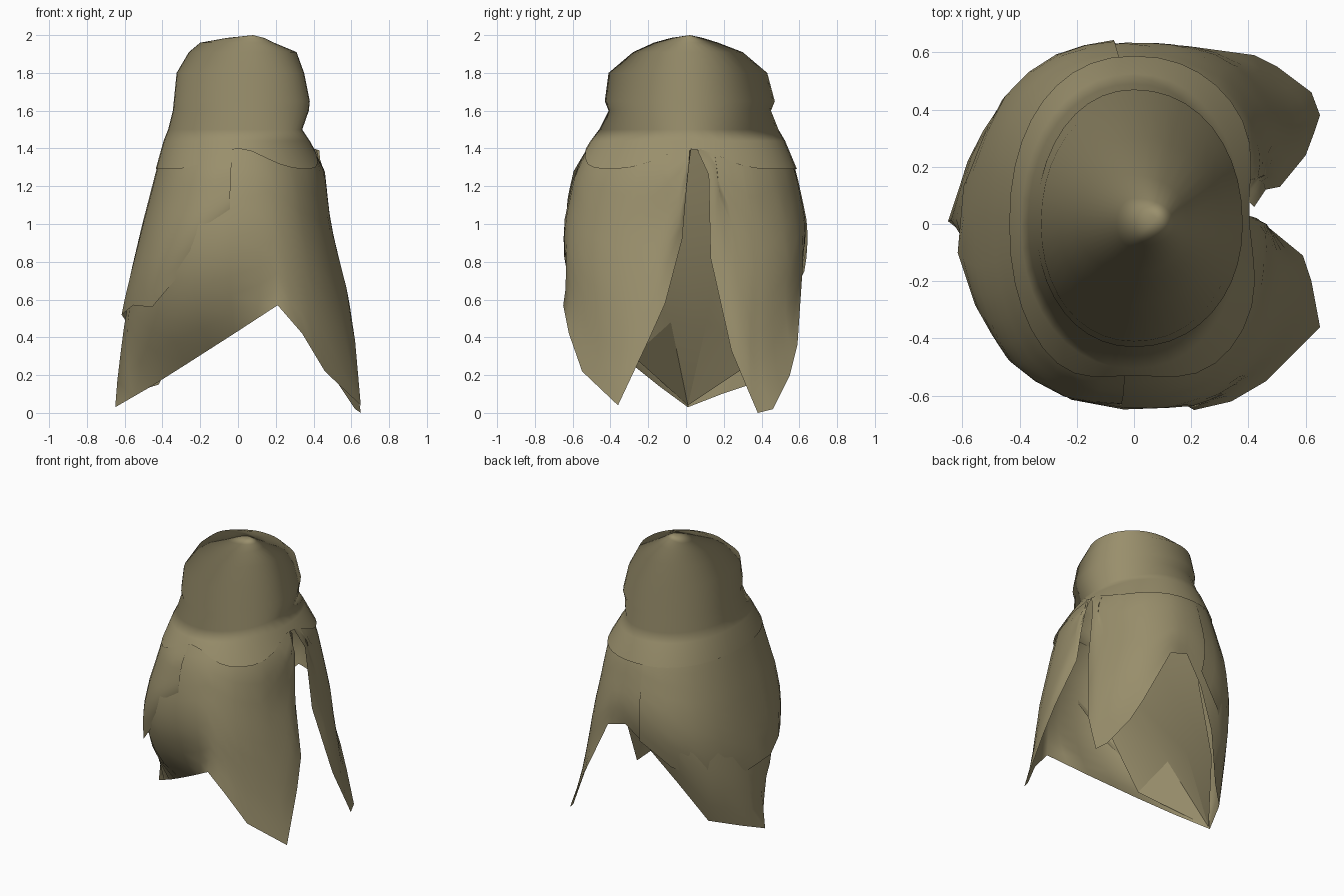
import bpy, bmesh, math
from mathutils import Vector

cube = bpy.data.objects.get("Cube")
if cube:
    bpy.data.objects.remove(cube, do_unlink=True)


def make_material(name, color):
    mat = bpy.data.materials.new(name)
    mat.use_nodes = True
    mat.diffuse_color = color
    bsdf = mat.node_tree.nodes["Principled BSDF"]
    bsdf.inputs["Base Color"].default_value = color
    bsdf.inputs["Roughness"].default_value = 0.9
    return mat


cloth = make_material("olive cloth", (0.32, 0.275, 0.15, 1))
metal = make_material("dark blue metal", (0.03, 0.04, 0.08, 1))

# Cross-sections: height, then reach toward +x, -x, +y, -y
RINGS = [
    (1.985, .14, -.06, .09, -.08), (1.96, .19, -.2, .17, -.17),
    (1.91, .31, -.26, .30, -.28), (1.8, .35, -.325, .43, -.41),
    (1.65, .38, -.34, .47, -.43), (1.6, .375, -.345, .45, -.41),
    (1.5, .34, -.37, .49, -.46), (1.28, .46, -.43, .58, -.59),
    (1.0, .49, -.50, .64, -.65), (.8, .53, -.54, .65, -.66),
    (.5, .59, -.59, .62, -.63), (0, .65, -.64, .58, -.58),
]

# Hem of the body, from one side of the slit round to the other
BODY_HEM = [
    (.43, .02, 1.39), (.48, -.02, .92), (.59, -.11, .58), (.62, -.2, .38),
    (.65, -.36, .04), (.46, -.55, .22), (.34, -.62, .42), (.21, -.65, .57),
    (-.02, -.48, .42), (-.27, -.29, .26), (-.46, -.14, .14), (-.65, .01, .03),
    (-.58, .19, .1), (-.42, .34, .15), (-.27, .48, .44), (-.1, .57, .68),
    (.06, .62, .84), (.2, .62, .8), (.42, .59, .36), (.5, .55, .2),
    (.62, .46, .02), (.65, .38, 0), (.63, .32, .14), (.6, .24, .33),
    (.51, .13, .82), (.46, .12, 1.26), (.42, .06, 1.39),
]

# Hem of the shorter overlapping layer on the far side from the slit
LAYER_HEM = [
    (-.04, -.62, 1.05), (-.25, -.57, .8), (-.45, -.44, .56),
    (-.55, -.28, .57), (-.61, -.1, .52), (-.59, .13, .49),
    (-.46, .39, .46), (-.26, .54, .58), (-.06, .62, .75),
]


def section_point(angle, z):
    """Point on the draped form; the form gets squarer lower down."""
    for hi, lo in zip(RINGS, RINGS[1:]):
        if z >= lo[0]:
            break
    f = min(1, (hi[0] - z) / (hi[0] - lo[0]))
    reach = [a + (b - a) * f for a, b in zip(hi[1:], lo[1:])]
    power = .8 + .15 * max(0, min(1, (z - .8) / .7))
    c, s = math.cos(angle), math.sin(angle)
    x = reach[0 if c > 0 else 1] * abs(c) ** power
    y = reach[2 if s > 0 else 3] * abs(s) ** power
    return Vector((x, y, z))


def smooth(obj, degrees):
    bpy.ops.object.select_all(action='DESELECT')
    obj.select_set(True)
    bpy.context.view_layer.objects.active = obj
    bpy.ops.object.shade_smooth_by_angle(angle=math.radians(degrees))


def grid_object(name, columns, closed=False, apex=None, sharp=60):
    """Skin neighbouring columns of points, with an optional top fan."""
    bm = bmesh.new()
    cols = [[bm.verts.new(p) for p in col] for col in columns]
    top = bm.verts.new(apex) if apex else None
    pairs = list(zip(cols, cols[1:]))
    if closed:
        pairs.append((cols[-1], cols[0]))
    for a, b in pairs:
        if top:
            bm.faces.new((top, a[0], b[0]))
        for i in range(len(a) - 1):
            bm.faces.new((a[i], a[i + 1], b[i + 1], b[i]))
    mesh = bpy.data.meshes.new(name)
    bm.to_mesh(mesh)
    bm.free()
    obj = bpy.data.objects.new(name, mesh)
    bpy.context.collection.objects.link(obj)
    mesh.materials.append(cloth)
    smooth(obj, sharp)
    return obj


def hanging_layer(name, hem_points, scale, rows=10):
    """Drape cloth from the collar down to a shaped hem."""
    columns = []
    hems = []
    for a, b in zip(hem_points, hem_points[1:]):
        hems += [Vector(a), Vector(a).lerp(Vector(b), .5)]
    hems.append(Vector(hem_points[-1]))
    for hem in reversed(hems):
        angle = math.atan2(hem.y, hem.x)
        column = []
        for row in range(rows + 1):
            t = row / rows
            p = section_point(angle, 1.43 + (hem.z - 1.43) * t)
            p.x += (hem.x - p.x) * t ** 5
            p.y += (hem.y - p.y) * t ** 5
            column.append((p.x * scale, p.y * scale, p.z))
        columns.append(column)
    grid_object(name, columns)


# Hood and short cape, closed all round
def cape_hem(angle):
    front_fold = max(0, math.cos(angle + math.pi / 2)) ** 12
    face_side = max(0, math.cos(angle - .05)) ** 16
    return 1.29 + .11 * max(front_fold, face_side)


hood_columns = []
SEGMENTS = 40
for i in range(SEGMENTS):
    angle = math.tau * i / SEGMENTS
    heights = [ring[0] for ring in RINGS[:7]] + [1.72, 1.44, cape_hem(angle)]
    column = []
    for z in sorted(heights, reverse=True):
        p = section_point(angle, z)
        flare = 1.02 if z < 1.48 else 1
        column.append((p.x * flare, p.y * flare, z))
    hood_columns.append(column)
APEX = Vector((.08, .02, 2))
hood = grid_object("hood", hood_columns, closed=True, apex=APEX)

# Soft sideways normals gather the crown smoothly toward its tip
normals = []
for v in hood.data.vertices:
    away = v.co - APEX
    away.z = .02
    normals.append(away.normalized() if v.co.z > 1.48 else Vector((0, 0, 0)))
hood.data.normals_split_custom_set_from_vertices(normals)

# Long split body, and the shorter layer lying over it
hanging_layer("cloak_body", BODY_HEM, 1)
hanging_layer("overlapping_layer", LAYER_HEM, 1.01)

# Inner panel behind the slit, folded down to the far pointed hem
TIP = (-.64, .01, .04)
grid_object("inner_panel", [
    [(0, -.4, 1.4), (-.1, -.48, .94), (-.27, -.28, .3), TIP],
    [(.05, -.12, 1.4), (-.08, -.165, .94), (-.36, -.08, .48), TIP],
    [(.05, .14, 1.4), (-.08, .2, .94), (-.36, .11, .48), TIP],
    [(0, .4, 1.4), (-.1, .5, .94), (-.34, .4, .3), TIP],
], sharp=20)

# Small clasp inside the collar, beside the top of the slit
bpy.ops.mesh.primitive_uv_sphere_add(segments=10, ring_count=6, radius=.03,
                                     location=(.28, -.015, 1.37))
clasp = bpy.context.object
clasp.name = "clasp"
clasp.data.materials.append(metal)
smooth(clasp, 40)
